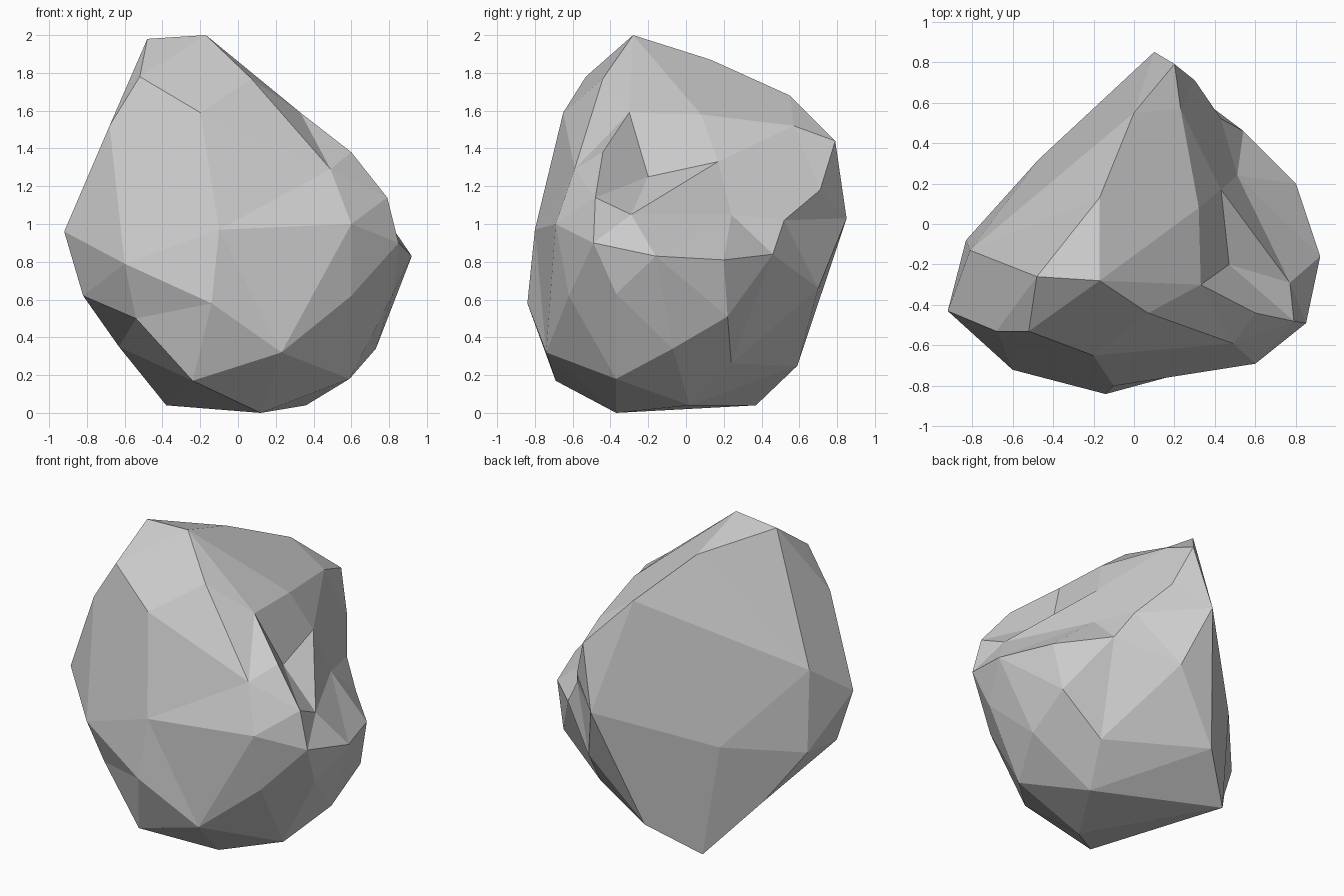
import bpy, bmesh, math
from mathutils import Vector

# Corner points of the boulder, from crown to base
corners = [
    # crown and ridge
    (-.48, -.26, 1.98), (-.17, -.28, 2.0), (-.52, -.53, 1.78), (.07, -.44, 1.77),
    (-.20, -.65, 1.59), (-.17, .13, 1.87), (0, .55, 1.68), (.20, .79, 1.44),
    (.23, .57, 1.52), (-.68, -.53, 1.52),
    # stepped ledge on the right
    (.33, -.30, 1.59), (.32, .08, 1.58), (.47, -.20, 1.25), (.43, .17, 1.33),
    (.60, -.44, 1.38), (.77, -.29, 1.05), (.79, -.48, 1.14), (.49, -.59, 1.29),
    (.51, .24, 1.05),
    # widest belt
    (.85, -.49, .90), (.92, -.16, .83), (.80, .20, .81), (.54, .46, .84),
    (.43, .52, 1.02), (.30, .71, 1.18), (.10, .85, 1.03), (-.92, -.43, .96),
    (-.81, -.13, 1.18), (-.83, -.08, .66), (-.82, -.40, .62), (-.60, -.72, .79),
    (-.10, -.80, .97), (-.14, -.84, .58), (.60, -.69, 1.0),
    (-.47, .32, .75), (.82, -.37, .63),
    # underside
    (.60, -.62, .62), (.23, -.74, .32), (-.24, -.69, .17), (-.54, -.62, .50),
    (.59, -.37, .18), (.73, -.07, .34), (.12, -.37, 0), (.36, .02, .04),
    (-.38, .37, .04), (-.63, .09, .35), (-.11, .59, .25), (.46, .24, .26),
    (.74, .22, .51), (.22, .70, .66),
]

# Skin the corners: hull them on a near-sphere so the ledge stays sunken,
# then move every corner back to its real place
centre = Vector((0, -.08, .95))
bm = bmesh.new()
home = {}
for c in corners:
    d = Vector(c) - centre
    v = bm.verts.new(d / d.length ** .88)
    home[v] = Vector(c)
bmesh.ops.convex_hull(bm, input=list(bm.verts))
for v, p in home.items():
    if v.is_valid:
        v.co = p
bmesh.ops.delete(bm, geom=[v for v in bm.verts if not v.link_faces], context='VERTS')

# Merge nearly flat neighbours into larger facets
bmesh.ops.dissolve_limit(bm, angle_limit=math.radians(5),
                         verts=list(bm.verts), edges=list(bm.edges))
bmesh.ops.recalc_face_normals(bm, faces=list(bm.faces))

mesh = bpy.data.meshes.new("boulder")
bm.to_mesh(mesh)
bm.free()
boulder = bpy.data.objects.new("boulder", mesh)
bpy.context.collection.objects.link(boulder)
